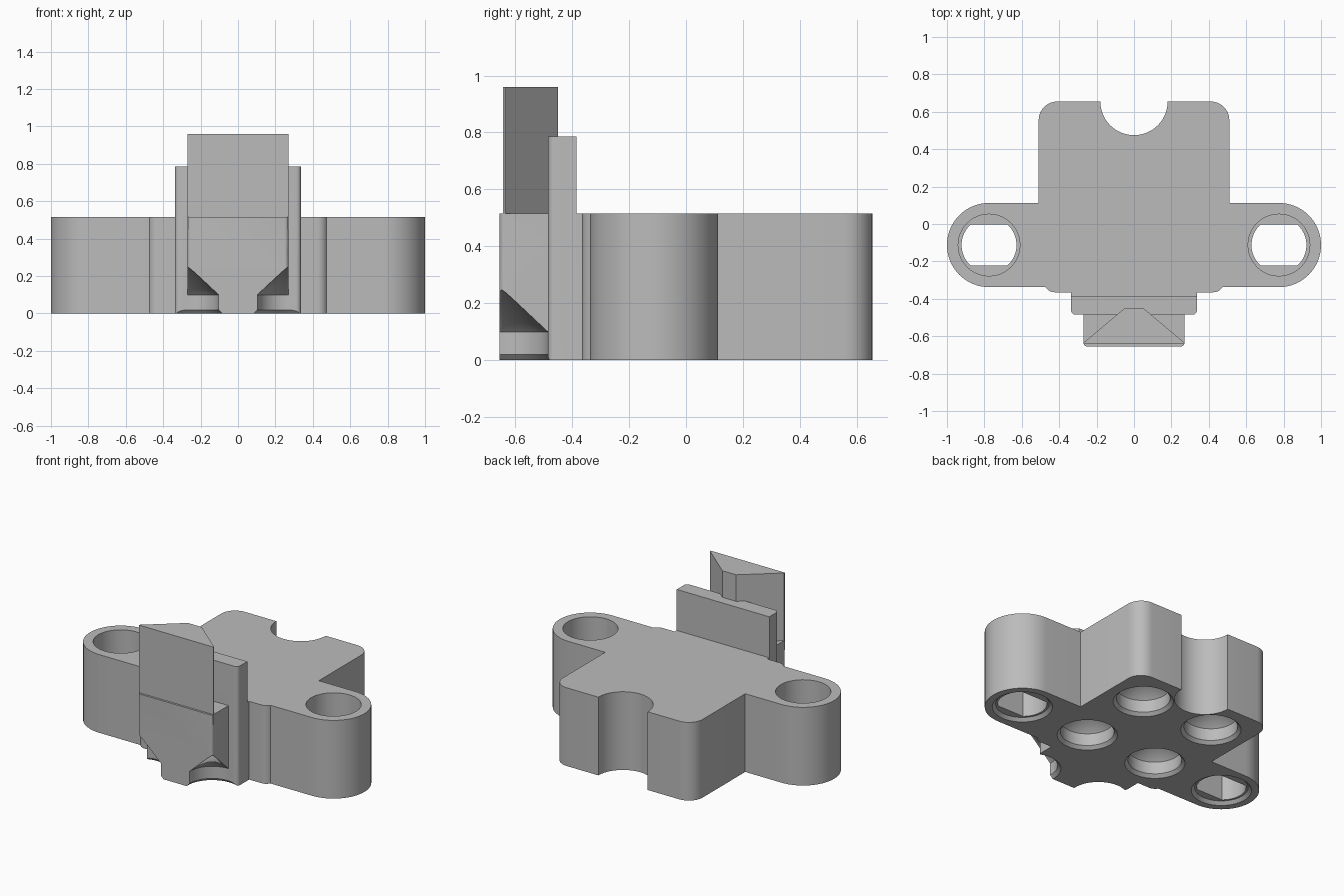
import bpy, bmesh
from math import radians, cos, sin

cube = bpy.data.objects.get("Cube")
if cube:
    bpy.data.objects.remove(cube, do_unlink=True)

TOP = 0.515          # height of the main body
PITCH = 0.263        # half spacing of the round sockets
EAR_X, EAR_Y = 0.775, -0.1125

grey = bpy.data.materials.new("plain_grey")
grey.use_nodes = True
grey.diffuse_color = (0.5, 0.5, 0.5, 1)
grey.node_tree.nodes["Principled BSDF"].inputs["Base Color"].default_value = (0.5, 0.5, 0.5, 1)


def arc(cx, cy, r, a0, a1, n=8):
    angles = [radians(a0 + (a1 - a0) * i / n) for i in range(n + 1)]
    return [(cx + r * cos(a), cy + r * sin(a)) for a in angles]


def mirrored(half):
    """Close a right-hand outline with its mirror image."""
    return half + [(-x, y) for x, y in reversed(half) if x > 1e-5]


def prism(bm, outline, z0, z1):
    low = [bm.verts.new((x, y, z0)) for x, y in outline]
    high = [bm.verts.new((x, y, z1)) for x, y in outline]
    bm.faces.new(low)
    bm.faces.new(high)
    for i in range(len(low)):
        j = (i + 1) % len(low)
        bm.faces.new((low[i], low[j], high[j], high[i]))


def lathe(bm, cx, cy, profile, n=48):
    """Stack rings of (radius, z); a zero radius makes a point."""
    rings = []
    for r, z in profile:
        if r == 0:
            rings.append([bm.verts.new((cx, cy, z))] * n)
        else:
            rings.append([bm.verts.new((x, y, z)) for x, y in arc(cx, cy, r, 0, 360, n)[:-1]])
    bm.faces.new(rings[0])
    if profile[-1][0]:
        bm.faces.new(rings[-1])
    for a, b in zip(rings, rings[1:]):
        for i in range(n):
            j = (i + 1) % n
            bm.faces.new(list(dict.fromkeys((a[i], a[j], b[j], b[i]))))


def finish(name, bm):
    bmesh.ops.recalc_face_normals(bm, faces=bm.faces)
    mesh = bpy.data.meshes.new(name)
    bm.to_mesh(mesh)
    bm.free()
    mesh.materials.append(grey)
    obj = bpy.data.objects.new(name, mesh)
    bpy.context.collection.objects.link(obj)
    return obj


def combine(target, tool, operation):
    bpy.context.view_layer.objects.active = target
    mod = target.modifiers.new("combine", 'BOOLEAN')
    mod.operation, mod.solver, mod.object = operation, 'EXACT', tool
    bpy.ops.object.modifier_apply(modifier=mod.name)
    bpy.data.objects.remove(tool, do_unlink=True)


# Main body with rear notch, two ears, front step and lower clip block
plate_corner = arc(0.312, -0.46, 0.025, 0, -90, 5)
half = arc(0, 0.655, 0.18, -90, 0, 16)
half += arc(0.41, 0.555, 0.1, 90, 0)
half += [(0.51, 0.1125)]
half += arc(EAR_X, EAR_Y, 0.225, 90, -90, 32)
half += arc(0.425, -0.31, 0.055, -30, -90, 5)
half += [(0.337, -0.365)] + plate_corner + [(0.27, -0.485)]
half += arc(0.25, -0.635, 0.02, 0, -90, 4)
bm = bmesh.new()
prism(bm, mirrored(half), 0, TOP)
body = finish("mounting_body", bm)

# Upright plate
bm = bmesh.new()
prism(bm, mirrored([(0.337, -0.385)] + plate_corner), 0.4, 0.785)
combine(body, finish("upright_plate", bm), 'UNION')

# Dovetail wedge in front of the plate
bm = bmesh.new()
prism(bm, mirrored([(0.05, -0.45), (0.27, -0.635), (0.27, -0.642)]), 0.45, 0.96)
combine(body, finish("dovetail_wedge", bm), 'UNION')

# Sockets with chamfered mouths and conical roofs, and the ear counterbores
bm = bmesh.new()
for side in (-1, 1):
    for row in (0.4, -0.12, -0.645):
        lathe(bm, side * PITCH, row,
              [(0.19, -0.01), (0.16, 0.02), (0.16, 0.1), (0, 0.25)])
    lathe(bm, side * EAR_X, EAR_Y, [(0.165, 0.36), (0.165, 0.6)])
    lathe(bm, side * EAR_X, EAR_Y, [(0.19, -0.01), (0.16, 0.02)])
combine(body, finish("socket_cutter", bm), 'DIFFERENCE')

# Flat-sided through holes in the ears
bm = bmesh.new()
for side in (-1, 1):
    hole = [(x, y) for s in (0, 180)
            for x, y in arc(side * EAR_X, EAR_Y, 0.147, s - 48.4, s + 48.4, 16)]
    prism(bm, hole, -0.1, 0.7)
combine(body, finish("ear_hole_cutter", bm), 'DIFFERENCE')

# Smooth the curves, keep the edges crisp
bpy.ops.object.select_all(action='DESELECT')
body.select_set(True)
bpy.context.view_layer.objects.active = body
bpy.ops.object.shade_smooth_by_angle(angle=radians(25))
